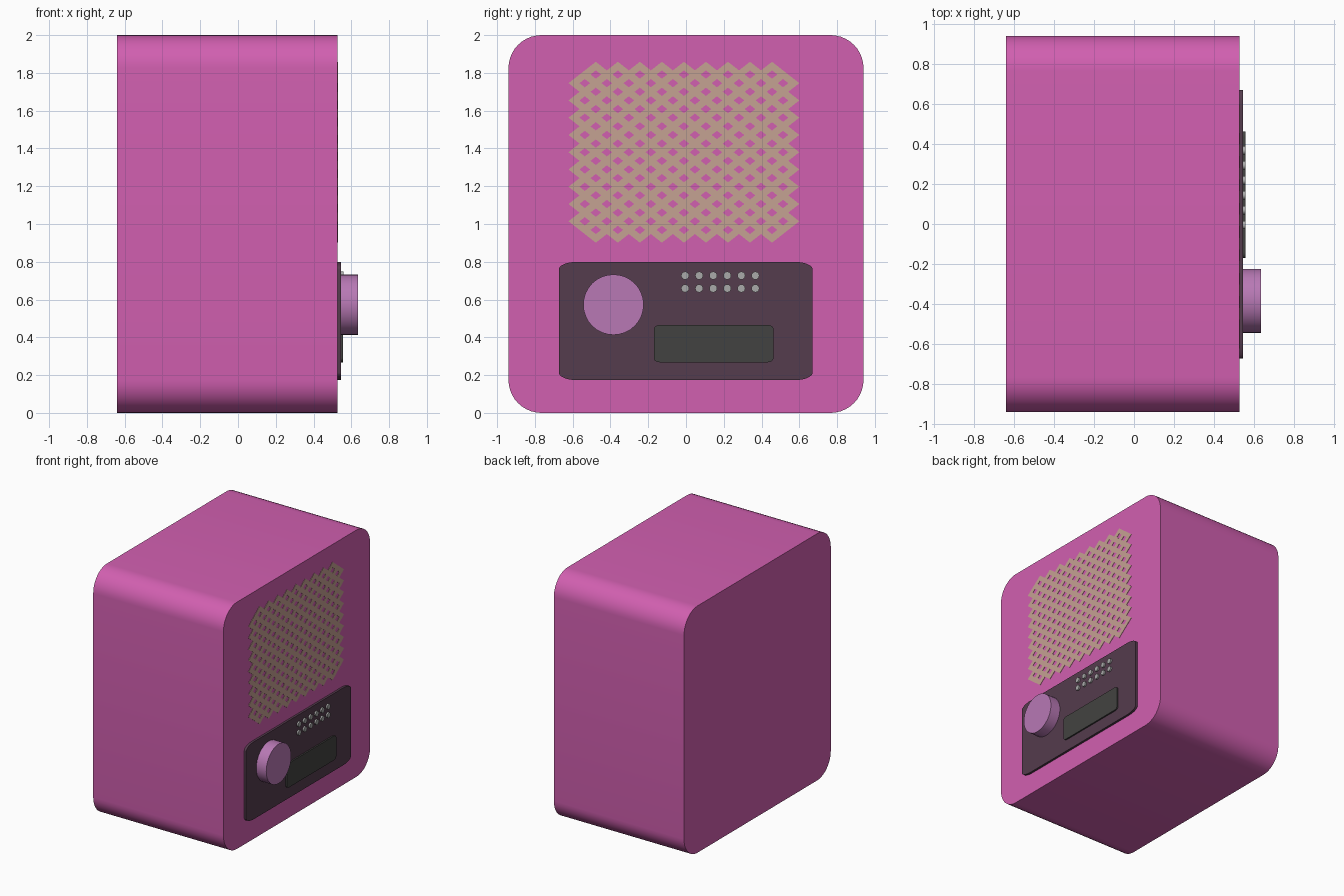
import bpy, bmesh, math

if "Cube" in bpy.data.objects:
    bpy.data.objects.remove(bpy.data.objects["Cube"])


def material(name, rgb):
    m = bpy.data.materials.new(name)
    m.diffuse_color = (*rgb, 1)
    m.use_nodes = True
    m.node_tree.nodes["Principled BSDF"].inputs["Base Color"].default_value = m.diffuse_color
    return m


def finish(name, bm, mat, smooth=True):
    bmesh.ops.recalc_face_normals(bm, faces=bm.faces)
    me = bpy.data.meshes.new(name)
    bm.to_mesh(me)
    bm.free()
    ob = bpy.data.objects.new(name, me)
    bpy.context.collection.objects.link(ob)
    me.materials.append(mat)
    if smooth:
        bpy.ops.object.select_all(action='DESELECT')
        ob.select_set(True)
        bpy.context.view_layer.objects.active = ob
        bpy.ops.object.shade_smooth_by_angle(angle=math.radians(30))
    return ob


def extrude_x(bm, faces, depth):
    geo = bmesh.ops.extrude_face_region(bm, geom=faces)["geom"]
    bmesh.ops.translate(bm, vec=(depth, 0, 0),
                        verts=[g for g in geo if isinstance(g, bmesh.types.BMVert)])


def rounded_slab(name, x, y, z, ry, rz, mat, seg=10):
    """Rectangle with elliptical corners in the YZ plane, extruded along X."""
    bm = bmesh.new()
    corners = [(y[1] - ry, z[1] - rz), (y[0] + ry, z[1] - rz),
               (y[0] + ry, z[0] + rz), (y[1] - ry, z[0] + rz)]
    verts = []
    for q, (cy, cz) in enumerate(corners):
        for k in range(seg + 1):
            a = math.pi / 2 * (q + k / seg)
            verts.append(bm.verts.new((x[0], cy + ry * math.cos(a), cz + rz * math.sin(a))))
    extrude_x(bm, [bm.faces.new(verts)], x[1] - x[0])
    return finish(name, bm, mat)


def add_disc(bm, x, y, z, r, seg):
    ring = [bm.verts.new((x[0], y + r * math.cos(2 * math.pi * k / seg),
                          z + r * math.sin(2 * math.pi * k / seg))) for k in range(seg)]
    extrude_x(bm, [bm.faces.new(ring)], x[1] - x[0])


pink = material("pink", (0.64, 0.115, 0.435))
plum = material("dark_plum", (0.09, 0.045, 0.075))
lilac = material("lilac", (0.48, 0.19, 0.46))
tan = material("tan", (0.56, 0.36, 0.29))
glass = material("dark_glass", (0.055, 0.055, 0.052))
pale = material("pale_grey", (0.4, 0.4, 0.4))

# Cabinet, control panel and display
rounded_slab("cabinet", (-0.64, 0.527), (-0.94, 0.94), (0, 2), 0.175, 0.175, pink)
rounded_slab("control_panel", (0.52, 0.545), (-0.673, 0.67), (0.173, 0.80), 0.10, 0.04, plum)
rounded_slab("display", (0.54, 0.557), (-0.17, 0.463), (0.268, 0.465), 0.03, 0.022, glass, 6)

# Dial
bm = bmesh.new()
add_disc(bm, (0.54, 0.634), -0.384, 0.573, 0.16, 32)
finish("dial", bm, lilac)

# Two rows of small buttons
bm = bmesh.new()
for row in range(2):
    for col in range(6):
        add_disc(bm, (0.54, 0.558), -0.005 + 0.0745 * col, 0.727 - 0.068 * row, 0.021, 16)
finish("buttons", bm, pale)

# Speaker grille: diamond lattice, open cells with a bar around each
CY, CZ, HY, HZ, BAR, HOLE = -0.011, 1.38, 0.0583, 0.0457, 0.48, 0.48
bm = bmesh.new()
cache = {}


def node(i, j):
    if (i, j) not in cache:
        cache[i, j] = bm.verts.new((0.52, CY + i * HY, CZ + j * HZ))
    return cache[i, j]


steps = [(1, 0), (0, 1), (-1, 0), (0, -1)]
rim = {}
for i in range(-9, 10):
    for j in range(-9, 10):
        if (i + j) % 2 == 0:
            continue
        outer = [node(i + a, j + b) for a, b in steps]
        inner = [bm.verts.new((0.52, CY + (i + a * HOLE) * HY, CZ + (j + b * HOLE) * HZ))
                 for a, b in steps]
        for k in range(4):
            n = (k + 1) % 4
            bm.faces.new((outer[k], outer[n], inner[n], inner[k]))
# Outer half of the bars along the zigzag rim
outline = []
for (i, j), v in cache.items():
    if max(abs(i), abs(j)) >= 9:
        di = math.copysign(1, i) if abs(i) >= 9 else 0
        dj = math.copysign(1, j) if abs(j) >= 9 else 0
        s = BAR / 2 if di and dj else BAR
        rim[v] = bm.verts.new((0.52, v.co.y + di * s * HY, v.co.z + dj * s * HZ))
for e in [e for e in bm.edges if e.is_boundary]:
    a, b = e.verts
    if a in rim and b in rim:
        bm.faces.new((a, b, rim[b], rim[a]))
extrude_x(bm, bm.faces[:], 0.0095)
finish("speaker_grille", bm, tan, smooth=False)
